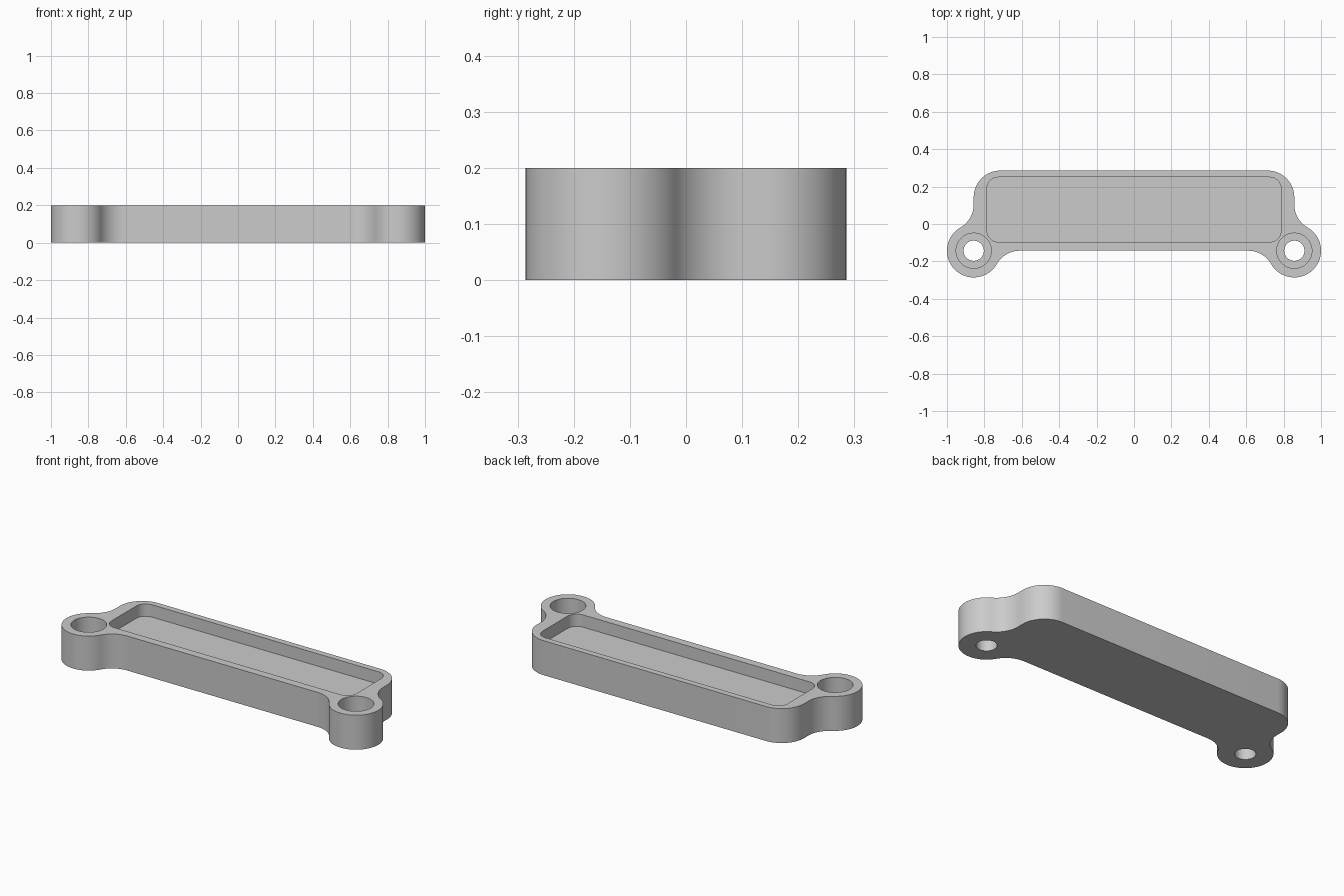
import bpy, bmesh
from math import sin, cos, radians, sqrt

old = bpy.data.objects.get("Cube")
if old:
    bpy.data.objects.remove(old)

grey = bpy.data.materials.new("plain grey")
grey.use_nodes = True
colour = (0.6, 0.6, 0.6, 1)
grey.diffuse_color = colour
grey.node_tree.nodes["Principled BSDF"].inputs["Base Color"].default_value = colour

R = 1 / 7                      # boss, fillet and outer corner radius
HEIGHT = 0.2
BX, BY = 1 - R, -R             # boss centre
BACK = 2 * R                   # back edge
FLOOR = HEIGHT - R / 2         # tray floor
SEAT = R / 2                   # screw head seat


def arc(cx, cy, r, start, end, steps=16):
    angles = [radians(start + (end - start) * i / steps) for i in range(steps + 1)]
    return [(cx + r * cos(a), cy + r * sin(a)) for a in angles]


def mirrored(half):
    return half + [(-x, y) for x, y in reversed(half)]


def circle(cx, cy, r):
    return arc(cx, cy, r, 0, 360, 64)[:-1]


bm = bmesh.new()


def loop(points, z):
    verts = [bm.verts.new((x, y, z)) for x, y in points]
    return [bm.edges.new((v, verts[i - 1])) for i, v in enumerate(verts)]


def wall(a, b):
    bmesh.ops.bridge_loops(bm, edges=a + b)


def cap(*loops):
    bmesh.ops.triangle_fill(bm, use_beauty=True, edges=sum(loops, []))


# Outer outline: front fillet, boss, side fillet, back corner
reach = R * sqrt(3)
outline = mirrored(
    arc(BX - reach, BY - R, R, 90, 30)
    + arc(BX, BY, R, 210, 420, 48)[1:]
    + arc(BX + R, BY + reach, R, 240, 180)[1:]
    + arc(BX - R, BACK - R, R, 0, 90))

# Rounded tray opening
TX, TF, TB, TR = 0.786, -0.096, 0.25, 0.06
opening = mirrored(arc(TX - TR, TF + TR, TR, -90, 0)
                   + arc(TX - TR, TB - TR, TR, 0, 90))

bottom, top = loop(outline, 0), loop(outline, HEIGHT)
wall(bottom, top)

# Recessed tray
rim, floor = loop(opening, HEIGHT), loop(opening, FLOOR)
wall(rim, floor)
cap(floor)

# Counterbored screw holes
top_loops, bottom_loops = [top, rim], [bottom]
for side in (-1, 1):
    head, bore = circle(side * BX, BY, 0.094), circle(side * BX, BY, 0.054)
    head_top, head_seat = loop(head, HEIGHT), loop(head, SEAT)
    bore_top, bore_bottom = loop(bore, SEAT), loop(bore, 0)
    wall(head_top, head_seat)
    wall(head_seat, bore_top)
    wall(bore_top, bore_bottom)
    top_loops.append(head_top)
    bottom_loops.append(bore_bottom)

# Flat top rim and underside
cap(*top_loops)
cap(*bottom_loops)
bmesh.ops.recalc_face_normals(bm, faces=bm.faces)

mesh = bpy.data.meshes.new("mounting_tray")
bm.to_mesh(mesh)
bm.free()
mesh.materials.append(grey)
tray = bpy.data.objects.new("mounting_tray", mesh)
bpy.context.collection.objects.link(tray)

bpy.ops.object.select_all(action="DESELECT")
tray.select_set(True)
bpy.context.view_layer.objects.active = tray
bpy.ops.object.shade_smooth_by_angle(angle=radians(30))
